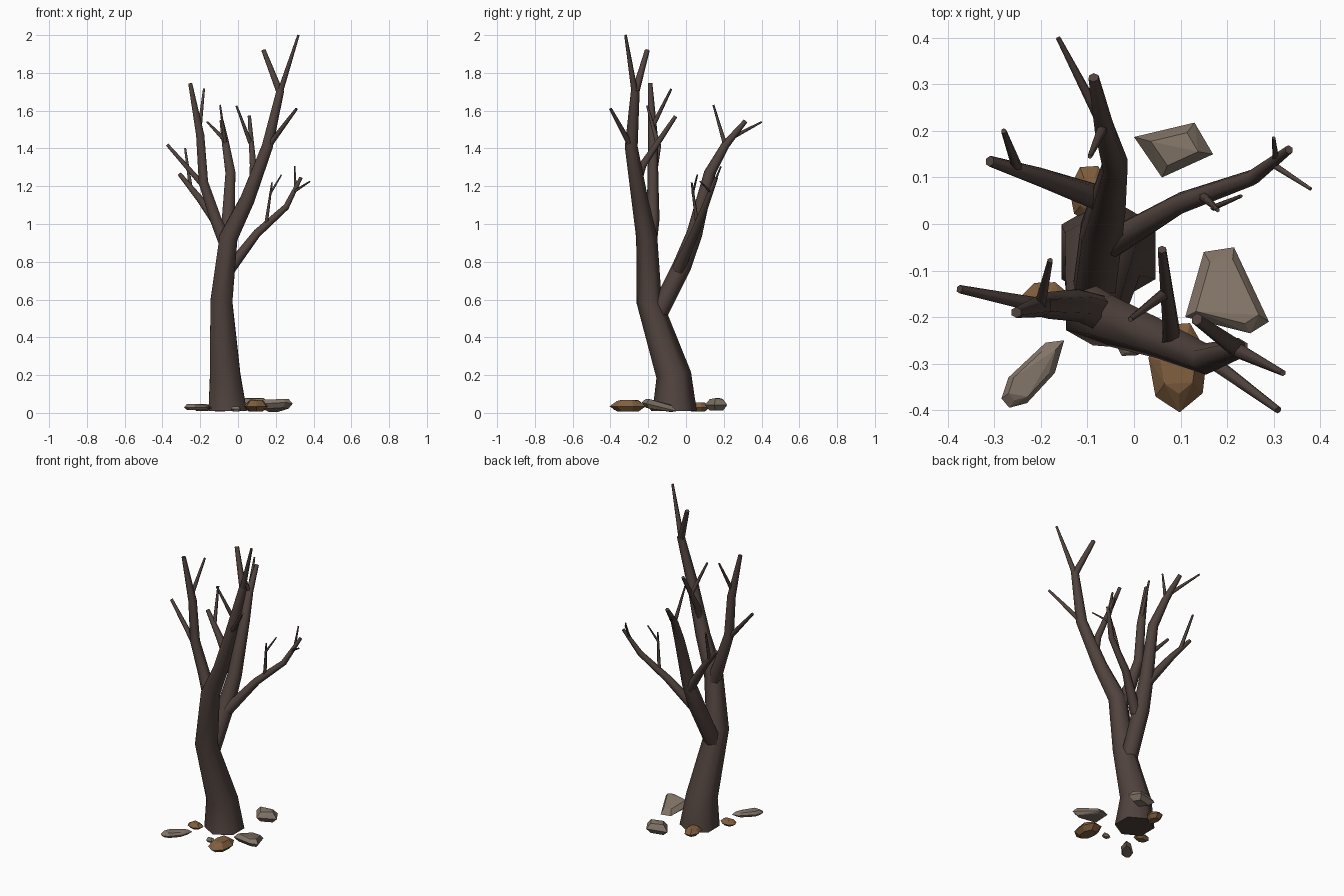
import bpy
import bmesh
from math import cos, sin, tau
from mathutils import Vector

default_cube = bpy.data.objects.get("Cube")
if default_cube:
    bpy.data.objects.remove(default_cube, do_unlink=True)


def make_material(name, red, green, blue):
    material = bpy.data.materials.new(name)
    material.use_nodes = True
    colour = (red, green, blue, 1)
    material.diffuse_color = colour
    shader = material.node_tree.nodes["Principled BSDF"]
    shader.inputs["Base Color"].default_value = colour
    shader.inputs["Roughness"].default_value = .9
    return material


bark = make_material("dark bark", .082, .056, .048)
grey_stone = make_material("grey stone", .23, .18, .14)
brown_stone = make_material("brown stone", .22, .115, .05)


def add_object(name, bm, material):
    bmesh.ops.recalc_face_normals(bm, faces=bm.faces)
    mesh = bpy.data.meshes.new(name)
    bm.to_mesh(mesh)
    bm.free()
    mesh.materials.append(material)
    obj = bpy.data.objects.new(name, mesh)
    bpy.context.collection.objects.link(obj)
    return obj


def limb(name, *stations, upright_base=False, sides=6):
    """Tapered six-sided tube through stations of (x, y, z, radius)."""
    bm = bmesh.new()
    points = [Vector(station[:3]) for station in stations]
    up = Vector((0, 0, 1))
    rings = []
    for i, point in enumerate(points):
        before = points[max(i - 1, 0)]
        after = points[min(i + 1, len(points) - 1)]
        direction = (after - point).normalized() + (point - before).normalized()
        if upright_base and i == 0:
            direction = up
        turn = up.rotation_difference(direction)
        radius = stations[i][3]
        ring = []
        for k in range(sides):
            angle = tau * (k + .5) / sides
            offset = Vector((cos(angle), sin(angle), 0)) * radius
            ring.append(bm.verts.new(point + turn @ offset))
        rings.append(ring)
    for low, high in zip(rings, rings[1:]):
        for k in range(sides):
            n = (k + 1) % sides
            side = bm.faces.new((low[k], low[n], high[n], high[k]))
            side.smooth = True
    bm.faces.new(rings[0][::-1])
    bm.faces.new(rings[-1])
    return add_object(name, bm, bark)


def twig(name, start, end, thick=.013, thin=.006):
    return limb(name, (*start, thick), (*end, thin))


def stone(name, outline, material, bottom, top, slope=0, inset=.6):
    """Faceted stone: hull of a wide middle ring and two smaller rings."""
    bm = bmesh.new()
    centre = sum((Vector(p) for p in outline), Vector((0, 0))) / len(outline)
    middle = bottom + (top - bottom) * .45
    for height, scale in ((bottom, inset), (middle, 1), (top, inset)):
        for i, p in enumerate(outline):
            spot = centre + (Vector(p) - centre) * scale
            lift = slope * (spot.y - centre.y)
            wobble = .005 * (i % 2) if height == top else 0
            bm.verts.new((spot.x, spot.y, max(height + lift - wobble, .005)))
    hull = bmesh.ops.convex_hull(bm, input=bm.verts)
    loose = [v for v in bm.verts if not v.link_faces]
    bmesh.ops.delete(bm, geom=loose, context="VERTS")
    return add_object(name, bm, material)


def round_outline(x, y, half_width, half_depth, count=7):
    angles = [tau * (k + .3) / count for k in range(count)]
    return [(x + half_width * cos(a), y + half_depth * sin(a)) for a in angles]


# Trunk, continuing into the tallest limb
limb("trunk",
     (-.055, -.06, .01, .117), (-.068, -.065, .2, .093),
     (-.088, -.195, .59, .067), (-.05, -.208, .93, .056),
     (.05, -.245, 1.13, .044), (.155, -.29, 1.41, .034),
     (.225, -.268, 1.71, .023), upright_base=True)
twig("crown_left_tip", (.22, -.27, 1.69), (.32, -.32, 2), .018, .007)
twig("crown_right_tip", (.225, -.27, 1.69), (.135, -.205, 1.92), .021, .013)
twig("crown_side_twig", (.16, -.29, 1.41), (.31, -.4, 1.61), .017, .008)

# Short limb behind the tallest one
limb("inner_branch",
     (.075, -.26, 1.2, .02), (.08, -.23, 1.31, .02), (.06, -.055, 1.57, .01))
twig("inner_twig", (.065, -.15, 1.43), (-.008, -.205, 1.625))

# Right-hand limb
limb("right_branch",
     (-.05, -.2, .86, .042), (-.12, -.175, 1.03, .035),
     (-.183, -.175, 1.22, .029), (-.2, -.175, 1.47, .025),
     (-.253, -.19, 1.745, .012))
twig("right_upper_twig", (-.203, -.18, 1.51), (-.18, -.078, 1.715))
twig("right_lower_twig", (-.18, -.18, 1.2), (-.375, -.14, 1.42), .018, .009)

# Rear limb, leaving the trunk low down
limb("rear_branch",
     (-.088, -.16, .5, .05), (-.07, -.02, .78, .05),
     (-.055, .045, .95, .042), (-.04, .125, 1.27, .03),
     (-.065, .21, 1.42, .022), (-.087, .315, 1.545, .012))
twig("rear_outer_twig", (-.075, .23, 1.45), (-.163, .4, 1.54), .012, .005)
twig("rear_upright_twig", (-.065, .21, 1.41), (-.095, .145, 1.63), .012, .005)

# Low limb on the left with its forked twigs
limb("left_branch",
     (-.045, -.04, .76, .034), (.1, .045, .95, .024),
     (.255, .1, 1.09, .018), (.333, .16, 1.245, .01))
twig("left_outer_twig", (.295, .13, 1.17), (.38, .075, 1.225), .008, .004)
twig("left_inner_twig", (.305, .135, 1.18), (.3, .185, 1.305), .008, .004)
twig("left_upright_twig", (.148, .06, .995), (.18, .03, 1.22), .011, .005)
twig("left_upright_fork", (.17, .035, 1.16), (.23, .06, 1.26), .007, .004)

# Small limb reaching to the rear right
limb("rear_right_branch",
     (-.06, .05, .93, .03), (-.2, .1, 1.13, .021), (-.31, .135, 1.265, .012))
twig("rear_right_twig", (-.25, .118, 1.19), (-.28, .2, 1.4), .012, .006)

# Stones around the foot
stone("large_slab",
      [(.15, -.06), (.215, -.05), (.29, -.21), (.25, -.235), (.11, -.2)],
      grey_stone, .012, .062, slope=-.25, inset=.75)
stone("rear_stone", [(0, .187), (.13, .218), (.17, .15), (.06, .1)],
      grey_stone, .012, .078)
stone("flat_stone",
      [(-.285, -.375), (-.268, -.395), (-.23, -.385), (-.17, -.32),
       (-.15, -.25), (-.19, -.255), (-.27, -.33)],
      grey_stone, .015, .048, inset=.75)
stone("pebble", round_outline(-.01, -.265, .03, .022, 5),
      grey_stone, .008, .035)
stone("front_stone", round_outline(.095, -.305, .065, .1),
      brown_stone, .008, .068)
stone("right_stone", round_outline(-.19, -.16, .052, .038),
      brown_stone, .01, .045)
stone("back_stone", round_outline(-.095, .065, .045, .065),
      brown_stone, .008, .055)
